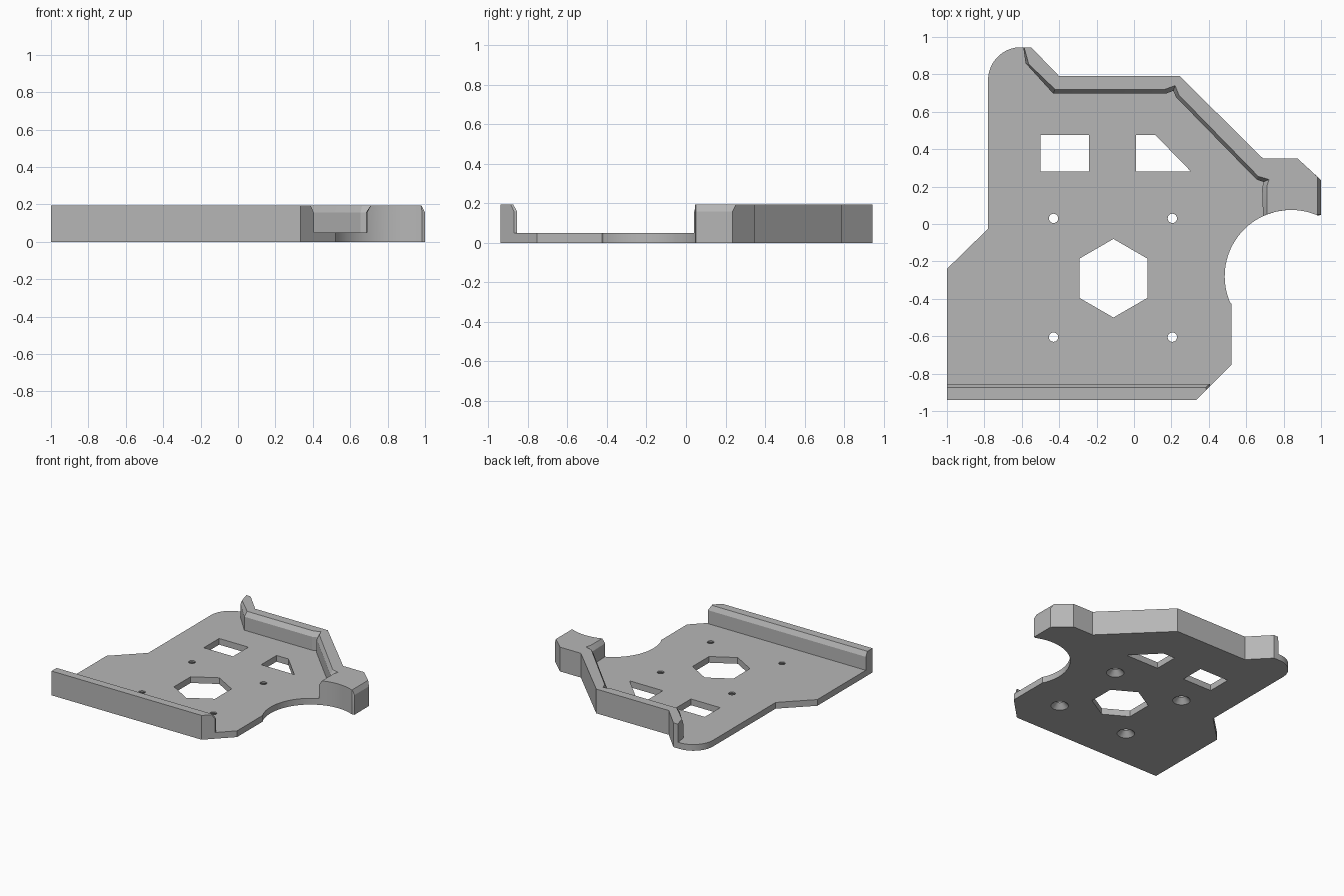
import bpy, bmesh
from math import cos, sin, radians

cube = bpy.data.objects.get("Cube")
if cube:
    bpy.data.objects.remove(cube, do_unlink=True)

grey = bpy.data.materials.new("plain_grey")
grey.use_nodes = True
COLOR = (0.47, 0.47, 0.47, 1)
grey.diffuse_color = COLOR
grey.node_tree.nodes["Principled BSDF"].inputs["Base Color"].default_value = COLOR

BASE, BEVEL, TOP = 0.05, 0.158, 0.195


def arc(cx, cy, r, start, end, steps):
    angles = [radians(start + (end - start) * i / steps) for i in range(steps + 1)]
    return [(cx + r * cos(a), cy + r * sin(a)) for a in angles]


def loft(bm, rings, floor=True):
    """Stack outlines with equal point counts: rings is a list of (points, z)."""
    loops = [[bm.verts.new((x, y, z)) for x, y in pts] for pts, z in rings]
    for low, high in zip(loops, loops[1:]):
        n = len(low)
        for i in range(n):
            j = (i + 1) % n
            bm.faces.new((low[i], low[j], high[j], high[i]))
    bm.faces.new(loops[-1])
    if floor:
        bm.faces.new(loops[0][::-1])


def make(name, bm):
    mesh = bpy.data.meshes.new(name)
    bm.to_mesh(mesh)
    bm.free()
    mesh.materials.append(grey)
    obj = bpy.data.objects.new(name, mesh)
    bpy.context.collection.objects.link(obj)
    return obj


def activate(obj):
    bpy.ops.object.select_all(action='DESELECT')
    obj.select_set(True)
    bpy.context.view_layer.objects.active = obj


# Base plate outline, with a round bite on the side and a round rear corner
bite = (0.84, -0.28, 0.355)
rear = [(0.875, 0.35), (0.69, 0.35), (0.245, 0.79), (-0.4, 0.79), (-0.55, 0.945)]
outline = [(-1, -0.94), (0.335, -0.94), (0.52, -0.755), (0.52, -0.425)]
outline += arc(*bite, 203, 115, 24) + arc(*bite, 115, 66, 16)[1:]
outline += [(1, 0.05), (1, 0.235)] + rear
outline += arc(-0.605, 0.77, 0.175, 90, 180, 20) + [(-0.78, -0.025), (-1, -0.24)]
bm = bmesh.new()
loft(bm, [(outline, 0), (outline, BASE)])
plate = make("base_plate", bm)

# Openings: two windows, a hexagon and four countersunk screw holes
bm = bmesh.new()
windows = [
    [(-0.5, 0.28), (-0.24, 0.28), (-0.24, 0.475), (-0.5, 0.475)],
    [(0.01, 0.28), (0.305, 0.28), (0.115, 0.475), (0.01, 0.475)],
    arc(-0.11, -0.29, 0.21, 30, 330, 5),
]
for pts in windows:
    loft(bm, [(pts, -0.1), (pts, 0.1)])
for x in (-0.43, 0.205):
    for y in (-0.605, 0.03):
        wide, narrow = [arc(x, y, r, 0, 345, 23) for r in (0.065, 0.025)]
        loft(bm, [(wide, -0.02), (wide, 0), (narrow, 0.04), (narrow, 0.1)])
cutter = make("hole_cutter", bm)
cutter.hide_render = True
mod = plate.modifiers.new("holes", 'BOOLEAN')
mod.operation = 'DIFFERENCE'
mod.solver = 'EXACT'
mod.object = cutter
activate(plate)
bpy.ops.object.modifier_apply(modifier=mod.name)
bpy.data.objects.remove(cutter, do_unlink=True)

# Front wall with a bevelled inner edge
low = [(-1, -0.94), (0.335, -0.94), (0.405, -0.87), (0.405, -0.855), (-1, -0.855)]
high = [(-1, -0.94), (0.335, -0.94), (0.387, -0.888), (0.383, -0.875), (-1, -0.875)]
bm = bmesh.new()
loft(bm, [(low, BASE), (low, BEVEL), (high, TOP)], floor=False)
front_wall = make("front_wall", bm)

# Rear wall: follows the plate edge outside, steps along the inside
inner_low = [(-0.592, 0.945), (-0.58, 0.86), (-0.432, 0.697), (0.17, 0.697), (0.21, 0.712),
             (0.225, 0.678), (0.655, 0.238), (0.692, 0.225), (0.685, 0.19)]
inner_high = [(-0.588, 0.945), (-0.563, 0.855), (-0.422, 0.72), (0.165, 0.72), (0.22, 0.74),
              (0.24, 0.69), (0.664, 0.255), (0.722, 0.238), (0.71, 0.2)]
low = arc(*bite, 115, 66, 16) + [(1, 0.05), (1, 0.235)] + rear + inner_low
high = arc(*bite, 111.5, 67, 16) + [(0.98, 0.052), (0.98, 0.253)] + rear + inner_high
bm = bmesh.new()
loft(bm, [(low, BASE), (low, BEVEL), (high, TOP)], floor=False)
rear_wall = make("rear_wall", bm)

for obj in (plate, front_wall, rear_wall):
    activate(obj)
    bpy.ops.object.shade_smooth_by_angle(angle=radians(20))
